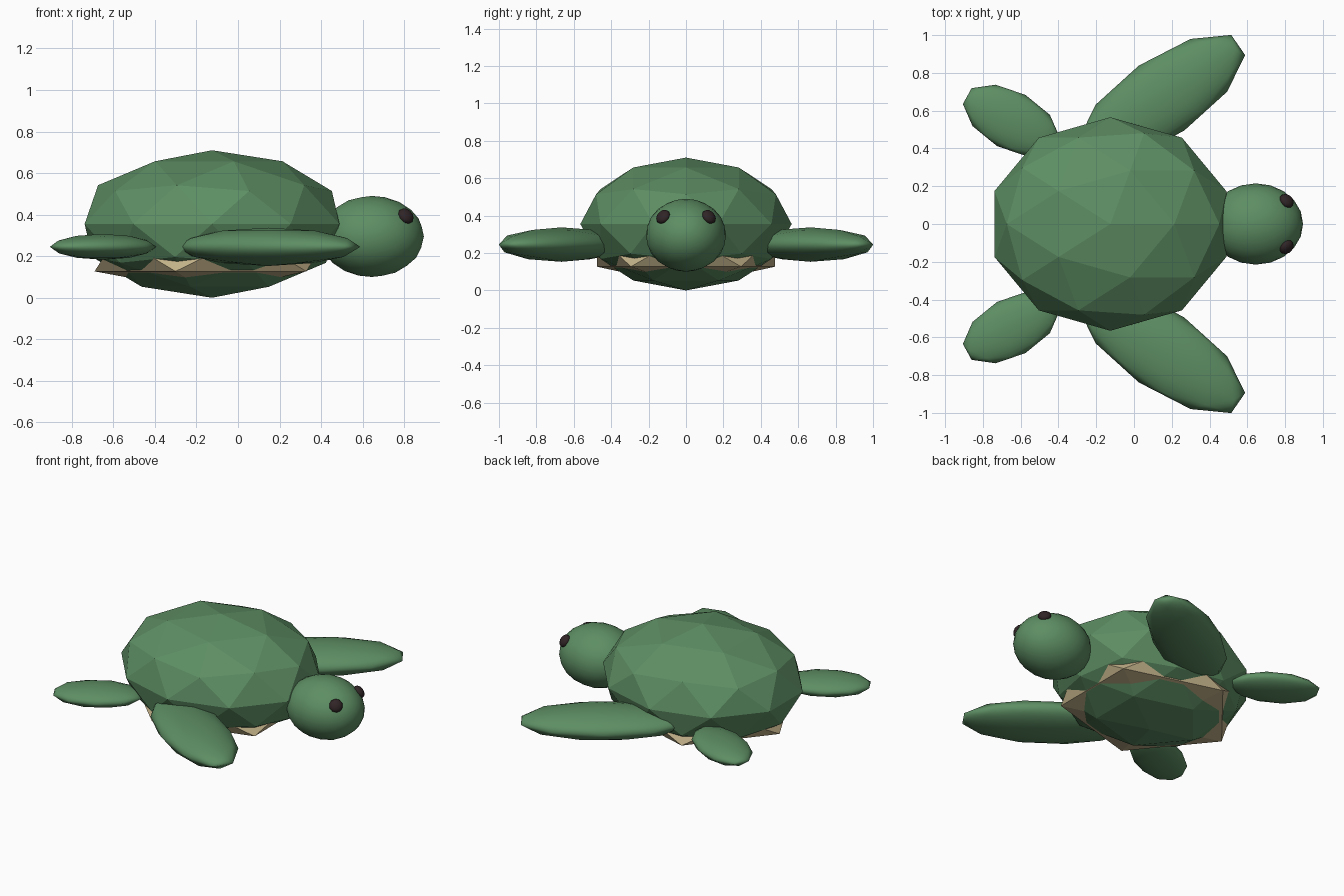
import bpy
from math import radians
from mathutils import Vector, Euler

cube = bpy.data.objects.get("Cube")
if cube:
    bpy.data.objects.remove(cube, do_unlink=True)


def material(name, colour):
    mat = bpy.data.materials.new(name)
    mat.use_nodes = True
    mat.diffuse_color = (*colour, 1)
    bsdf = next(n for n in mat.node_tree.nodes if n.type == 'BSDF_PRINCIPLED')
    bsdf.inputs["Base Color"].default_value = (*colour, 1)
    return mat


green = material("sea green", (0.11, 0.27, 0.125))
tan = material("sandy tan", (0.54, 0.44, 0.25))
dark = material("dark brown", (0.03, 0.018, 0.02))


def blob(name, centre, radii, mat, detail, smooth=True, turn=(0, 0, 0)):
    """A stretched icosphere, the building block of every part."""
    bpy.ops.mesh.primitive_ico_sphere_add(subdivisions=detail, radius=1,
                                          location=centre, rotation=turn)
    obj = bpy.context.object
    obj.name = name
    obj.scale = radii
    obj.data.materials.append(mat)
    if smooth:
        bpy.ops.object.shade_smooth()
    return obj


# Faceted shell with the belly plate poking out beneath it
blob("shell", (-0.125, 0, 0.355), (0.645, 0.565, 0.355), green, 2, smooth=False)
blob("belly_plate", (-0.127, 0, 0.212), (0.63, 0.56, 0.19), tan, 1, smooth=False)

# Head
head_centre = Vector((0.645, 0, 0.295))
head_radii = Vector((0.25, 0.215, 0.195))
blob("head", head_centre, head_radii, green, 3)

# Paired parts
for side, label in ((1, "left"), (-1, "right")):
    blob(f"front_flipper_{label}", (0.145, side * 0.666, 0.245),
         (0.52, 0.21, 0.092), green, 2, turn=(0, 0, side * radians(34.7)))
    blob(f"rear_flipper_{label}", (-0.65, side * 0.548, 0.245),
         (0.28, 0.155, 0.062), green, 2, turn=(0, 0, side * radians(151)))

    # Eye: a flattened bead lying on the head surface
    spot = Vector((0.808, side * 0.122, 0.393))
    offset = spot - head_centre
    normal = Vector([o / r ** 2 for o, r in zip(offset, head_radii)])
    blob(f"eye_{label}", spot, (0.042, 0.042, 0.028), dark, 2,
         turn=normal.to_track_quat('Z', 'Y').to_euler())
